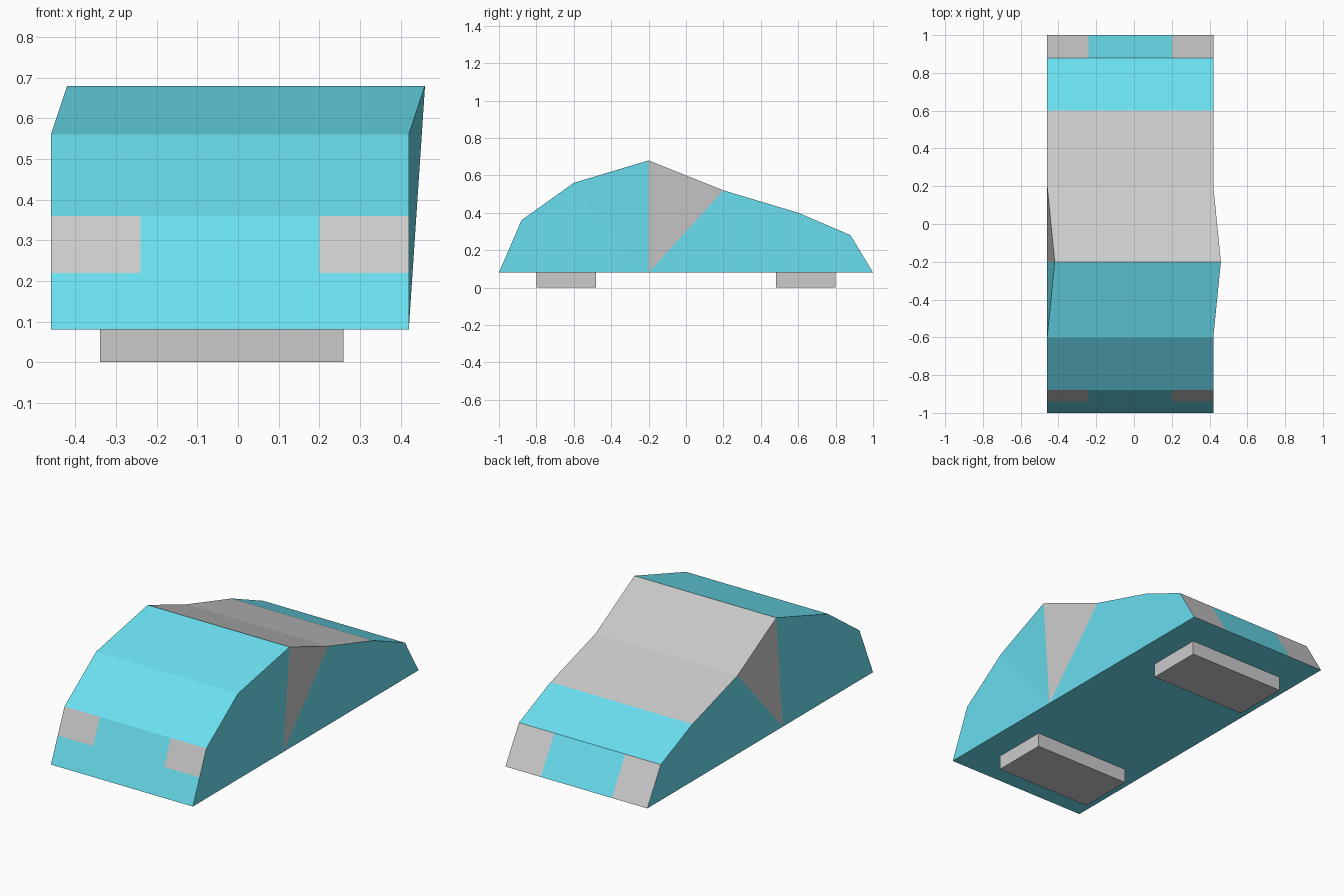
import bpy, bmesh
from mathutils import Vector

if "Cube" in bpy.data.objects:
    bpy.data.objects.remove(bpy.data.objects["Cube"])

blue = bpy.data.materials.new("blue_paint")
blue.diffuse_color = (0.144, 0.735, 0.866, 1)
blue.use_nodes = True
blue.node_tree.nodes["Principled BSDF"].inputs["Base Color"].default_value = blue.diffuse_color

# Side profile (y, z), front to back, and the cuts across the width
PROFILE = [(-1, .08), (-.94, .22), (-.88, .36), (-.6, .56), (-.2, .68),
           (.2, .52), (.6, .40), (.88, .28), (1, .08)]
COLUMNS = [-.46, -.24, .2, .42]
PEAK = 4


def point(row, col):
    """Point on the shell; the roof ridge is shifted sideways."""
    y, z = PROFILE[row]
    return (COLUMNS[col] + (.04 if row == PEAK else 0), y, z)


def strip(row, cols=(0, 1, 2)):
    return [[point(row, c), point(row, c + 1), point(row + 1, c + 1), point(row + 1, c)]
            for c in cols]


def sides(rows):
    """Side faces through the given profile rows and the sill midpoint."""
    return [[point(r, c) for r in rows] + [(COLUMNS[c], -.2, .08)] for c in (0, 3)]


def shell(name, faces, material=None):
    bm = bmesh.new()
    for face in faces:
        bm.faces.new([bm.verts.new(p) for p in face])
    bmesh.ops.remove_doubles(bm, verts=bm.verts, dist=1e-4)
    bm.normal_update()
    # turn every face outward
    for f in bm.faces:
        if f.normal.dot(f.calc_center_median() - Vector((0, 0, .2))) < 0:
            f.normal_flip()
    mesh = bpy.data.meshes.new(name)
    bm.to_mesh(mesh)
    bm.free()
    obj = bpy.data.objects.new(name, mesh)
    bpy.context.collection.objects.link(obj)
    if material:
        mesh.materials.append(material)


# Painted body: nose, hood, tail, side panels and floor
body = strip(0) + strip(1, [1]) + strip(2) + strip(3) + strip(6) + strip(7, [1])
body += sides([0, 1, 2, 3]) + sides([3, 4]) + sides([5, 6, 7, 8])
body.append([point(0, c) for c in range(4)] + [(.42, -.2, .08)]
            + [point(8, c) for c in (3, 2, 1, 0)] + [(-.46, -.2, .08)])
shell("body", body, blue)

# Grey panels set into the body
shell("window_panels", strip(4) + strip(5) + sides([4, 5]))
shell("front_lamps", strip(1, [0, 2]))
shell("rear_lamps", strip(7, [0, 2]))

# Wheel blocks under the floor
for name, y in (("front_wheel_block", -.64), ("rear_wheel_block", .64)):
    bpy.ops.mesh.primitive_cube_add(size=1, location=(-.04, y, .04))
    block = bpy.context.object
    block.name = name
    block.scale = (.6, .32, .08)
